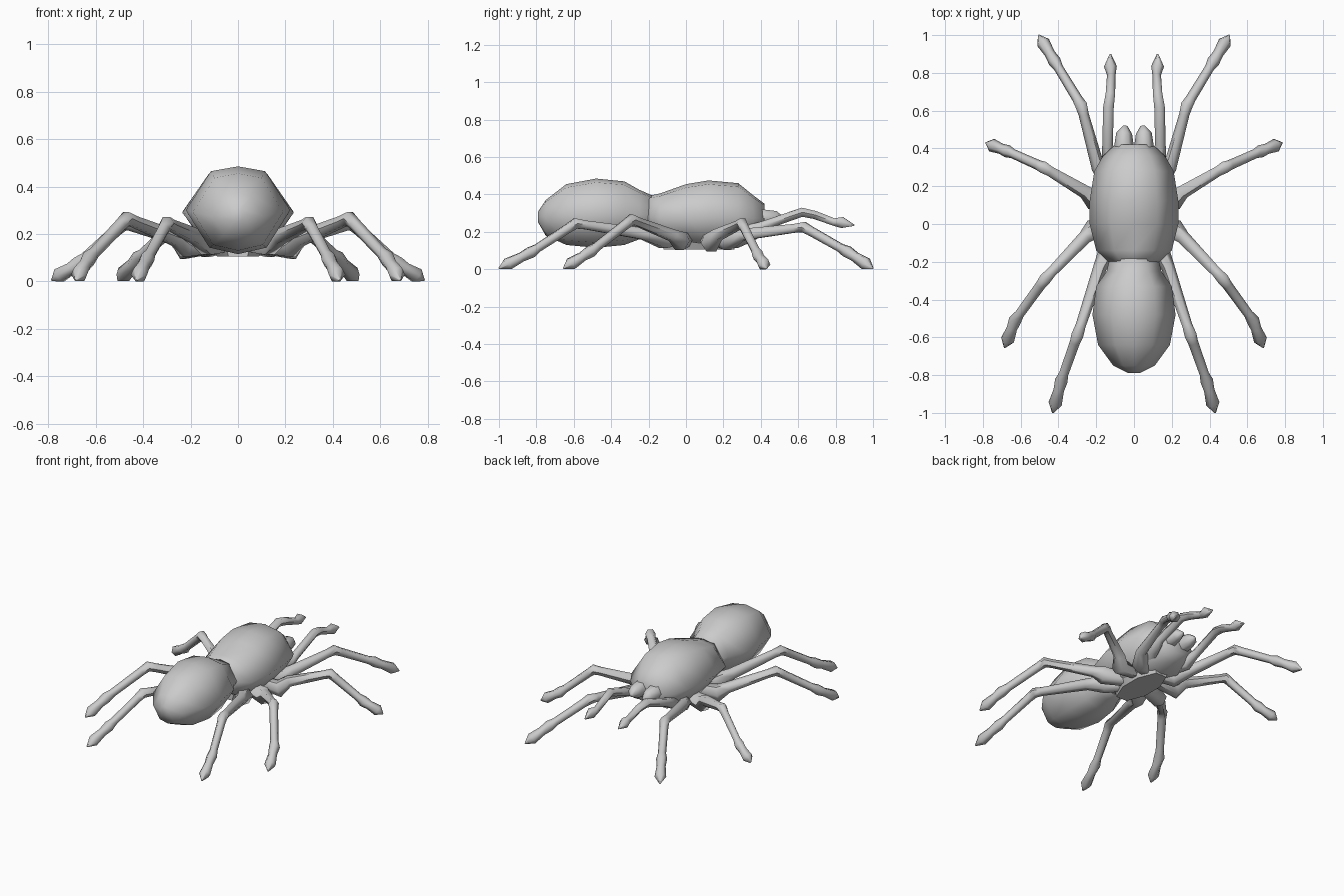
import bpy, bmesh, math
from mathutils import Vector

cube = bpy.data.objects.get("Cube")
if cube:
    bpy.data.objects.remove(cube, do_unlink=True)

grey = bpy.data.materials.new("plain_grey")
grey.use_nodes = True
GREY = (0.6, 0.6, 0.6, 1)
grey.diffuse_color = GREY
grey.node_tree.nodes["Principled BSDF"].inputs["Base Color"].default_value = GREY


def loft(name, rings, angle):
    """Skin a list of equal-sized rings and close both ends."""
    bm = bmesh.new()
    loops = [[bm.verts.new(p) for p in ring] for ring in rings]
    n = len(loops[0])
    for a, b in zip(loops, loops[1:]):
        for i in range(n):
            j = (i + 1) % n
            bm.faces.new((a[i], a[j], b[j], b[i]))
    bm.faces.new(loops[0])
    bm.faces.new(loops[-1])
    bmesh.ops.remove_doubles(bm, verts=bm.verts, dist=0.0005)
    bmesh.ops.recalc_face_normals(bm, faces=bm.faces)
    mesh = bpy.data.meshes.new(name)
    bm.to_mesh(mesh)
    bm.free()
    mesh.materials.append(grey)
    obj = bpy.data.objects.new(name, mesh)
    bpy.context.collection.objects.link(obj)
    bpy.ops.object.select_all(action='DESELECT')
    obj.select_set(True)
    bpy.context.view_layer.objects.active = obj
    bpy.ops.object.shade_smooth_by_angle(angle=math.radians(angle))
    return obj


# Eight-sided body section: across, up (unit size)
SECTION = [(0, 1), (.52, .89), (1, 0), (.55, -.85),
           (0, -1), (-.55, -.85), (-1, 0), (-.52, .89)]


def body(name, stations):
    # each station: y, half width, bottom, top
    rings = []
    for y, w, lo, hi in stations:
        mid, h = (lo + hi) / 2, (hi - lo) / 2
        rings.append([(u * w, y, mid + v * h) for u, v in SECTION])
    loft(name, rings, 80)


def limb(name, path, sides=6):
    """Tapered tube along x, y, z, radius points, built on both sides."""
    for side, mirror in (("left", 1), ("right", -1)):
        pts = [Vector(p[:3]) for p in path]
        rings = []
        for i, c in enumerate(pts):
            before = (c - pts[i - 1]).normalized() if i else Vector()
            after = (pts[i + 1] - c).normalized() if i + 1 < len(pts) else Vector()
            t = (before + after).normalized()
            across = t.cross(Vector((0, 0, 1))).normalized()
            up = across.cross(t)
            ring = []
            for k in range(sides):
                a = math.tau * k / sides
                p = c + path[i][3] * (math.cos(a) * across + math.sin(a) * up)
                ring.append((p.x * mirror, p.y, max(p.z, 0)))
            rings.append(ring)
        loft(f"{name}_{side}", rings, 60)


def leg(name, coxa, hip, knee, ankle, tip):
    # thick root, slim shin, slightly swollen foot with a pointed end
    k, a, t = Vector(knee), Vector(ankle), Vector(tip)
    h = Vector(hip)
    root = Vector((coxa[0] * 0.15, coxa[1] * 0.6 + 0.03, 0.16))
    path = [(*root, .035), (*coxa, .055), (*h, .036),
            (*h.lerp(k, .85), .027), (*k, .032), (*k.lerp(a, .15), .027),
            (*k.lerp(a, .85), .025), (*a, .034), (*a.lerp(t, .3), .028),
            (*a.lerp(t, .72), .036), (*t, .004)]
    limb(name, path)


# Abdomen and forebody
body("abdomen", [(-.79, .03, .25, .31), (-.75, .11, .18, .37), (-.64, .19, .13, .455),
                 (-.48, .22, .115, .485), (-.33, .2, .13, .47),
                 (-.25, .145, .16, .425), (-.17, .125, .18, .39)])
body("forebody", [(-.21, .125, .18, .39), (-.14, .2, .15, .405), (0, .235, .125, .455),
                  (.12, .235, .11, .475), (.28, .21, .115, .46),
                  (.36, .165, .15, .395), (.42, .1, .19, .35)])

# Four pairs of walking legs
leg("first_leg", (.13, .22, .15), (.19, .3, .185), (.28, .63, .225), (.42, .86, .095), (.505, 1, .004))
leg("second_leg", (.22, .13, .14), (.26, .17, .185), (.48, .3, .245), (.67, .385, .075), (.785, .43, .004))
leg("third_leg", (.22, -.03, .15), (.26, -.07, .18), (.47, -.29, .265), (.63, -.51, .095), (.685, -.655, .004))
leg("rear_leg", (.13, -.12, .16), (.18, -.23, .19), (.3, -.59, .245), (.385, -.83, .09), (.43, -1, .004))

# Feelers either side of the jaws
limb("feeler", [(.06, .2, .17, .035), (.13, .34, .2, .042), (.14, .42, .235, .028),
                (.135, .62, .305, .028), (.125, .69, .29, .025), (.12, .79, .253, .023),
                (.125, .835, .25, .034), (.125, .9, .235, .004)])

# Jaws
limb("jaw", [(.05, .3, .26, .05), (.053, .4, .275, .054), (.052, .48, .275, .042),
             (.046, .52, .27, .012)])

# Breast plate under the forebody, joining the leg roots
plate = [(.05, -.12), (.11, 0), (.11, .14), (.05, .26)]
outline = plate + [(-x, y) for x, y in reversed(plate)]
loft("breast_plate", [[(x * s, y, z) for x, y in outline]
                      for s, z in ((1.1, .16), (.8, .105))], 40)
